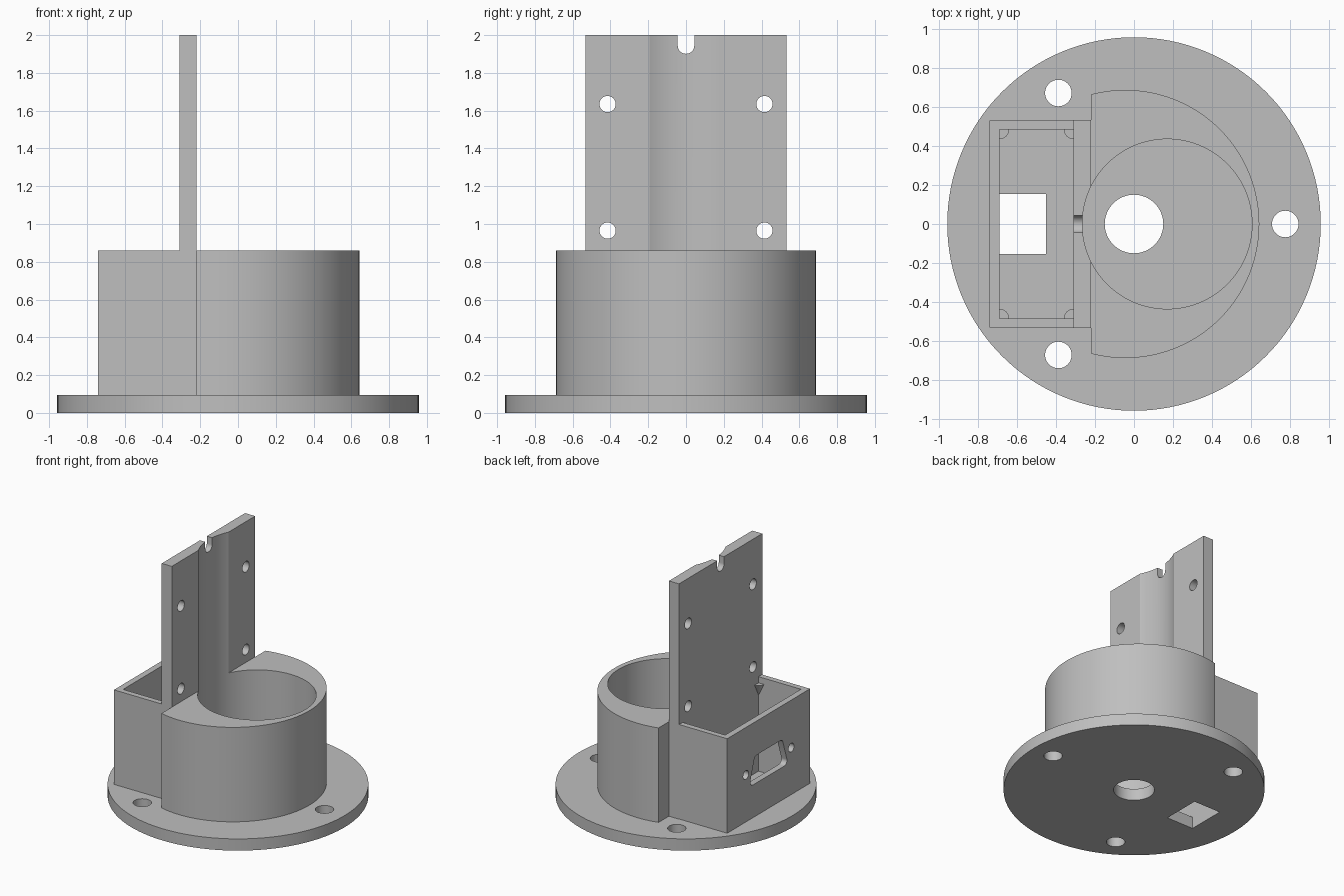
import bpy, bmesh
from math import sin, cos, pi, acos

if "Cube" in bpy.data.objects:
    bpy.data.objects.remove(bpy.data.objects["Cube"])

grey = bpy.data.materials.new("plain grey")
grey.diffuse_color = (0.52, 0.52, 0.52, 1)
grey.use_nodes = True
grey.node_tree.nodes["Principled BSDF"].inputs["Base Color"].default_value = grey.diffuse_color

BASE, RIM, TOP = 0.095, 0.86, 2.0      # flange top, housing rim, plate top


def prism(name, pts, lo, hi, axis="Z"):
    """Extrude a closed outline. axis Z: pts are (x, y); axis X: pts are (y, z)."""
    place = (lambda a, b, h: (a, b, h)) if axis == "Z" else (lambda a, b, h: (h, a, b))
    bm = bmesh.new()
    low = [bm.verts.new(place(a, b, lo)) for a, b in pts]
    high = [bm.verts.new(place(a, b, hi)) for a, b in pts]
    bm.faces.new(low)
    bm.faces.new(high)
    n = len(pts)
    for i in range(n):
        j = (i + 1) % n
        bm.faces.new((low[i], low[j], high[j], high[i]))
    return finish(name, bm)


def finish(name, bm):
    bmesh.ops.recalc_face_normals(bm, faces=bm.faces)
    mesh = bpy.data.meshes.new(name)
    bm.to_mesh(mesh)
    bm.free()
    mesh.materials.append(grey)
    ob = bpy.data.objects.new(name, mesh)
    bpy.context.collection.objects.link(ob)
    return ob


def arc(cx, cy, r, a0, a1, n):
    return [(cx + r * cos(a0 + (a1 - a0) * i / n), cy + r * sin(a0 + (a1 - a0) * i / n))
            for i in range(n + 1)]


def circle(cx, cy, r, n=48):
    return arc(cx, cy, r, 0, 2 * pi, n)[:-1]


def rect(a0, a1, b0, b1):
    return [(a0, b0), (a1, b0), (a1, b1), (a0, b1)]


def combine(target, tool, operation):
    mod = target.modifiers.new("combine", "BOOLEAN")
    mod.operation, mod.solver, mod.object = operation, "EXACT", tool
    bpy.context.view_layer.objects.active = target
    bpy.ops.object.modifier_apply(modifier=mod.name)
    bpy.data.objects.remove(tool)


# Solid parts: round flange, cup with a flat back, connector box, upright plate
body = prism("mount_body", circle(0, 0, 0.957, 128), 0, BASE)
a = acos(-0.175 / 0.687)
cup_outline = arc(-0.045, 0, 0.687, -a, a, 96) + [
    (-0.22, 0.4), (-0.27, 0.4), (-0.27, -0.4), (-0.22, -0.4)]
combine(body, prism("upright_plate", rect(-0.31, -0.22, -0.533, 0.533), 0.05, TOP), "UNION")
combine(body, prism("cup", cup_outline, 0.05, RIM), "UNION")
combine(body, prism("connector_box", rect(-0.74, -0.25, -0.53, 0.53), 0.05, RIM), "UNION")

# Cup bore, which also grooves the plate, and the box cavity
cuts = [prism("bore", circle(0.17, 0, 0.435, 128), BASE, 2.2),
        prism("cavity", rect(-0.69, -0.31, -0.485, 0.485), BASE, 1.0)]

# Flange openings: shaft hole, three bolt holes, square cable hole
cuts.append(prism("shaft_hole", circle(0, 0, 0.15, 64), -0.1, 0.3))
for k in range(3):
    t = k * 2 * pi / 3
    cuts.append(prism("bolt_hole", circle(0.775 * cos(t), 0.775 * sin(t), 0.068), -0.1, 0.3))
cuts.append(prism("cable_hole", rect(-0.69, -0.45, -0.155, 0.155), -0.1, 0.3))

# Plate openings: four screw holes and a round-ended notch
for y in (-0.415, 0.415):
    for z in (0.965, 1.635):
        cuts.append(prism("screw_hole", circle(y, z, 0.043, 32), -0.5, 0, "X"))
notch = arc(0, 1.945, 0.044, pi, 2 * pi, 16) + [(0.044, 2.2), (-0.044, 2.2)]
cuts.append(prism("notch", notch, -0.5, 0, "X"))

# Connector opening: rounded trapezoid, wider at the bottom, with a screw hole each side
r = 0.035
trapezoid = (arc(0.2, 0.36 + r, r, -pi / 2, 0.2, 6) + arc(0.15, 0.585 - r, r, 0.2, pi / 2, 6)
             + arc(-0.15, 0.585 - r, r, pi / 2, pi - 0.2, 6)
             + arc(-0.2, 0.36 + r, r, pi - 0.2, 1.5 * pi, 6))
cuts.append(prism("connector_opening", trapezoid, -0.9, -0.6, "X"))
for y in (-0.29, 0.29):
    cuts.append(prism("connector_screw_hole", circle(y, 0.475, 0.035, 32), -0.9, -0.6, "X"))

for cutter in cuts:
    combine(body, cutter, "DIFFERENCE")

# Quarter-cone lid supports in the cavity corners
bm = bmesh.new()
for x, sx in ((-0.69, 1), (-0.31, -1)):
    for y, sy in ((-0.485, 1), (0.485, -1)):
        corner = bm.verts.new((x, y, 0.81))
        tip = bm.verts.new((x, y, 0.71))
        rim = [bm.verts.new((x + sx * u, y + sy * v, 0.81))
               for u, v in arc(0, 0, 0.05, 0, pi / 2, 8)]
        bm.faces.new([corner] + rim)
        for p, q in zip(rim, rim[1:]):
            bm.faces.new((p, q, tip))
        bm.faces.new((corner, rim[0], tip))
        bm.faces.new((corner, rim[-1], tip))
supports = finish("lid_supports", bm)

# Smooth the round walls, keep edges crisp
for ob in (body, supports):
    bpy.ops.object.select_all(action="DESELECT")
    ob.select_set(True)
    bpy.context.view_layer.objects.active = ob
    bpy.ops.object.shade_smooth_by_angle(angle=0.4)
